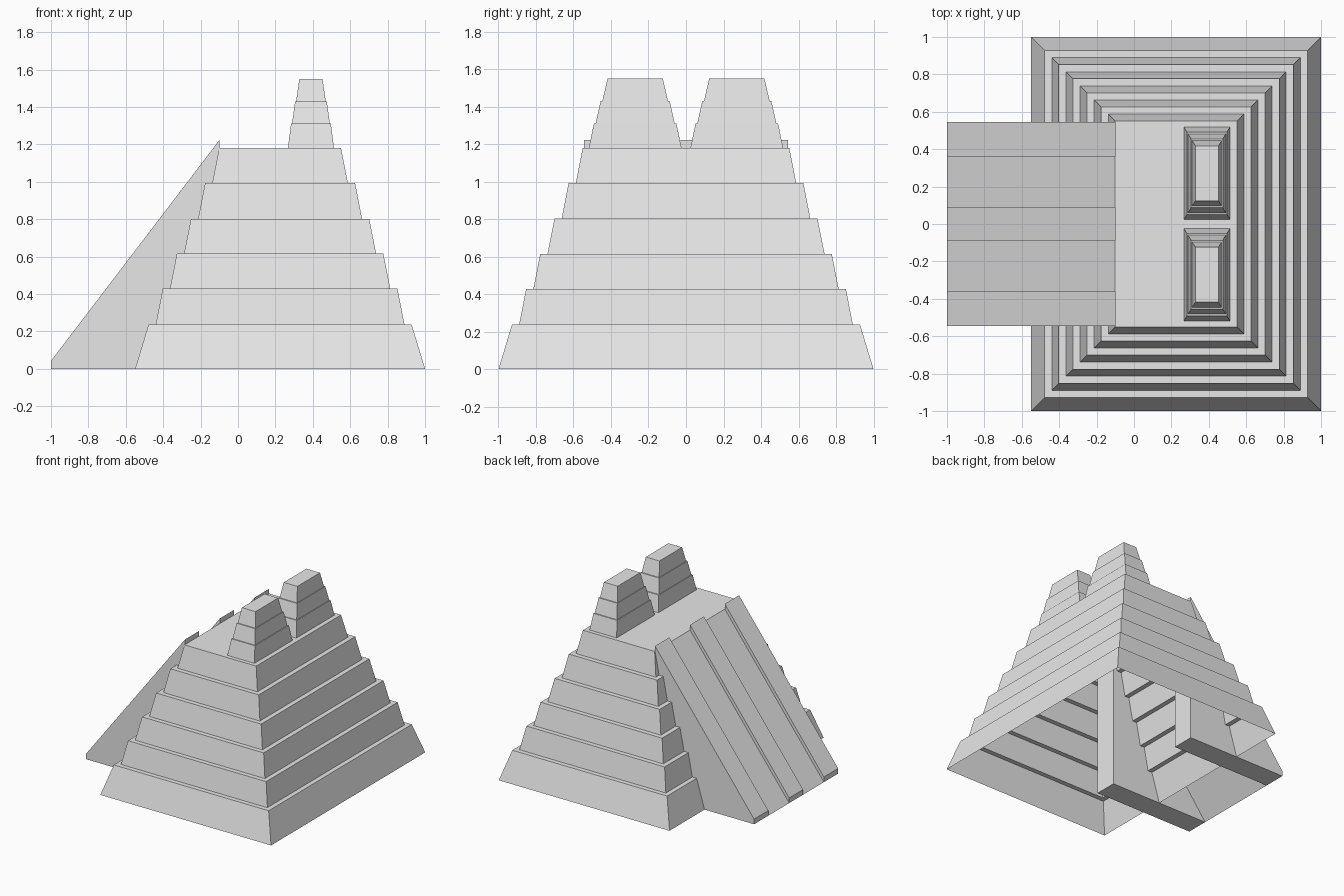
import bpy
import bmesh

cube = bpy.data.objects.get("Cube")
if cube:
    bpy.data.objects.remove(cube, do_unlink=True)

stone = bpy.data.materials.new("grey stone")
stone.use_nodes = True
stone.diffuse_color = (0.8, 0.8, 0.8, 1)
stone.node_tree.nodes["Principled BSDF"].inputs["Base Color"].default_value = (0.8, 0.8, 0.8, 1)


def add_object(name, bm):
    mesh = bpy.data.meshes.new(name)
    bm.to_mesh(mesh)
    bm.free()
    mesh.materials.append(stone)
    obj = bpy.data.objects.new(name, mesh)
    bpy.context.collection.objects.link(obj)
    return obj


def stepped_tower(name, center, half, steps):
    """Rectangular rings (inset x, inset y, height) joined into a stepped shell with a roof."""
    bm = bmesh.new()
    rings = []
    for dx, dy, z in steps:
        hx, hy = half[0] - dx, half[1] - dy
        rings.append([bm.verts.new((center[0] + sx * hx, center[1] + sy * hy, z))
                      for sx, sy in ((-1, -1), (1, -1), (1, 1), (-1, 1))])
    for low, high in zip(rings, rings[1:]):
        for i in range(4):
            j = (i + 1) % 4
            bm.faces.new((low[i], low[j], high[j], high[i]))
    bm.faces.new(rings[-1])
    return add_object(name, bm)


def prism(name, profile, y0, y1, skip=()):
    """Extrude an (x, z) profile along y, leaving out the listed sides."""
    bm = bmesh.new()
    a = [bm.verts.new((x, y0, z)) for x, z in profile]
    b = [bm.verts.new((x, y1, z)) for x, z in profile]
    bm.faces.new(a)
    bm.faces.new(b[::-1])
    n = len(profile)
    for i in range(n):
        if i not in skip:
            j = (i + 1) % n
            bm.faces.new((a[j], a[i], b[i], b[j]))
    bmesh.ops.recalc_face_normals(bm, faces=bm.faces)
    return add_object(name, bm)


# Main stepped pyramid, hollow underneath
levels = [0, 0.238, 0.428, 0.615, 0.802, 0.993, 1.18]
steps = []
inset = 0
for k in range(6):
    rise = 0.072 if k == 0 else 0.037
    steps += [(inset, inset, levels[k]), (inset + rise, inset + rise, levels[k + 1])]
    inset += rise + 0.0385
stepped_tower("pyramid", (0.225, 0), (0.775, 1.0), steps)

# Twin stepped shrines on the roof
shrine_steps = [(0.061 * t, 0.1 * t, z) for t, z in (
    (0, 1.18), (0.27, 1.31), (0.36, 1.31), (0.63, 1.43), (0.72, 1.43), (1, 1.55))]
for side, name in ((1, "back_shrine"), (-1, "front_shrine")):
    stepped_tower(name, (0.39, side * 0.271), (0.123, 0.247), shrine_steps)

# Sloping stairway sheet
FOOT, HEAD, TOP, LIP = -1.0, -0.1, 1.18, 0.042
bm = bmesh.new()
bm.faces.new([bm.verts.new(p) for p in (
    (FOOT, 0.36, 0), (FOOT, -0.36, 0), (HEAD, -0.36, TOP), (HEAD, 0.36, TOP))])
add_object("stairway", bm)

# Solid side balustrades and the raised strip between the two flights
wedge = [(FOOT, 0), (HEAD, 0), (HEAD, TOP + LIP), (FOOT, LIP)]
prism("back_balustrade", wedge, 0.36, 0.545)
prism("front_balustrade", wedge, -0.545, -0.36)
strip = [(FOOT, 0), (HEAD, TOP), (HEAD, TOP + LIP), (FOOT, LIP)]
prism("middle_balustrade", strip, -0.09, 0.09, skip=(0,))
